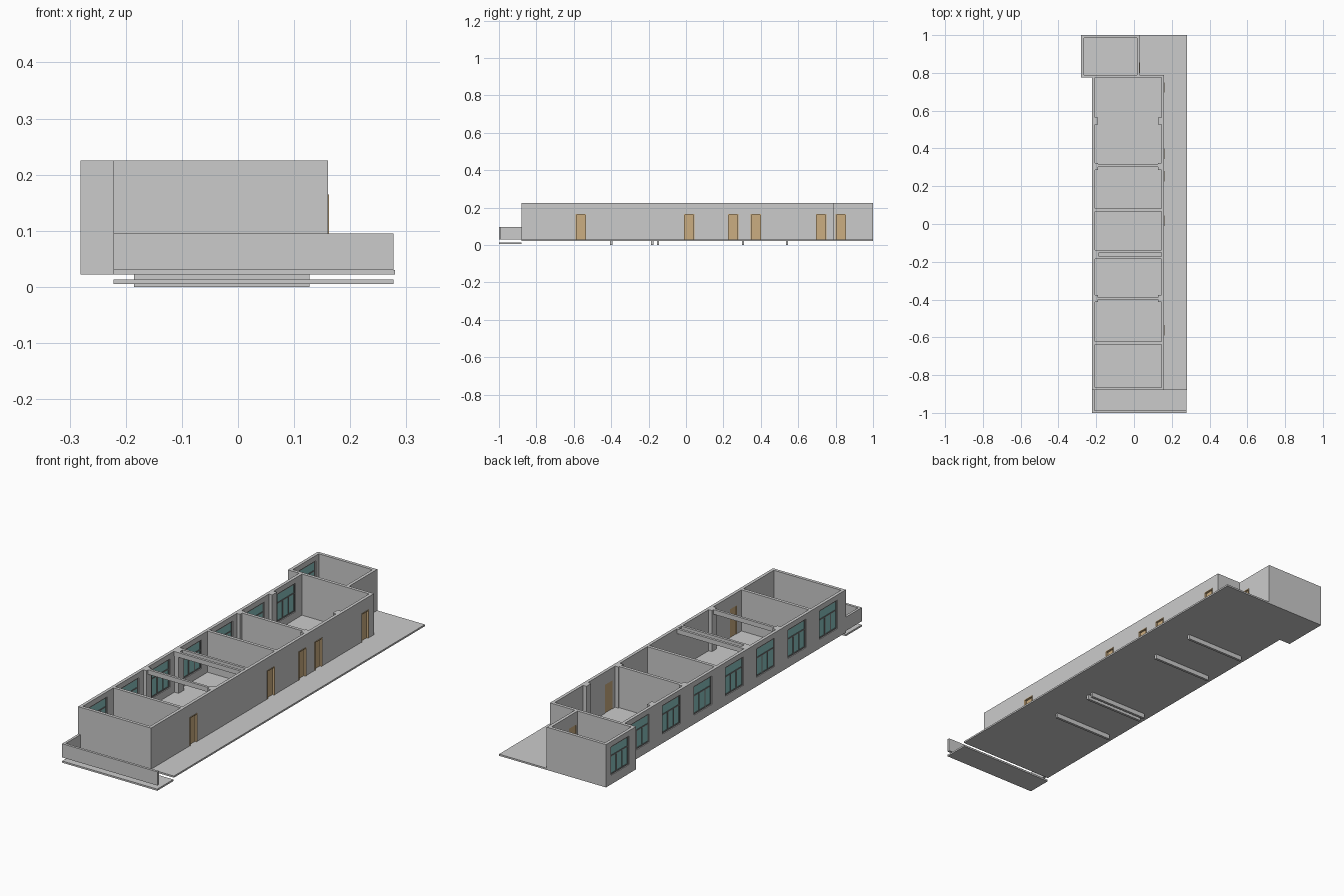
import bpy, bmesh

if "Cube" in bpy.data.objects:
    bpy.data.objects.remove(bpy.data.objects["Cube"])


def material(name, rgb):
    m = bpy.data.materials.new(name)
    m.diffuse_color = (*rgb, 1)
    m.use_nodes = True
    m.node_tree.nodes["Principled BSDF"].inputs["Base Color"].default_value = m.diffuse_color
    return m


WOOD = material("wood", (0.6, 0.42, 0.22))
GLASS = material("glass", (0.25, 0.55, 0.53))
FRAME = material("frame", (0.2, 0.21, 0.21))


def finish(name, bm, mat=None):
    bmesh.ops.recalc_face_normals(bm, faces=bm.faces)
    me = bpy.data.meshes.new(name)
    bm.to_mesh(me)
    bm.free()
    ob = bpy.data.objects.new(name, me)
    bpy.context.collection.objects.link(ob)
    if mat:
        me.materials.append(mat)
    return ob


def box(name, x, y, z, mat=None):
    bm = bmesh.new()
    bmesh.ops.create_cube(bm, size=1)
    for v in bm.verts:
        v.co = [(a + b) / 2 + c * (b - a) for c, (a, b) in zip(v.co, (x, y, z))]
    return finish(name, bm, mat)


def panel(name, x, y, z, holes, mat=None):
    """Upright panel in the y-z plane, x thick, with rectangular holes (y0, y1, z0, z1)."""
    bm = bmesh.new()
    ys = sorted({*y, *(v for h in holes for v in h[:2])})
    zs = sorted({*z, *(v for h in holes for v in h[2:])})
    grid = {(a, b): bm.verts.new((x[0], a, b)) for a in ys for b in zs}
    for a, b in zip(ys, ys[1:]):
        for c, d in zip(zs, zs[1:]):
            my, mz = (a + b) / 2, (c + d) / 2
            if not any(h[0] < my < h[1] and h[2] < mz < h[3] for h in holes):
                bm.faces.new([grid[a, c], grid[b, c], grid[b, d], grid[a, d]])
    loose = [v for v in bm.verts if not v.link_faces]
    bmesh.ops.delete(bm, geom=loose, context='VERTS')
    ext = bmesh.ops.extrude_face_region(bm, geom=bm.faces[:])
    moved = [g for g in ext["geom"] if isinstance(g, bmesh.types.BMVert)]
    bmesh.ops.translate(bm, verts=moved, vec=(x[1] - x[0], 0, 0))
    return finish(name, bm, mat)


T = 0.015                       # wall thickness
FLOOR, TOP = 0.03, 0.225
H = (FLOOR, TOP)
SILL, TRANSOM, HEAD = 0.065, 0.15, 0.2
WIN_W, DOOR_TOP = 0.135, 0.165
BAY = 0.235


def window_hole(yc):
    return (yc - WIN_W / 2, yc + WIN_W / 2, SILL, HEAD)


def window(x, yc):
    y0, y1, z0, z1 = window_hole(yc)
    b = 0.006
    w = (y1 - y0 - 4 * b) / 3
    panes = [(y0 + b, y1 - b, TRANSOM + b, z1 - b)]
    panes += [(y0 + b + i * (w + b), y0 + (i + 1) * (w + b), z0 + b, TRANSOM) for i in range(3)]
    panel("window_frame", (x + 0.004, x + 0.011), (y0, y1), (z0, z1), panes, FRAME)
    box("window_glass", (x + 0.006, x + 0.009), (y0 + b, y1 - b), (z0 + b, z1 - b), GLASS)


def door_hole(y0):
    return (y0, y0 + 0.055, FLOOR, DOOR_TOP)


def door(x, y0):
    y1, f = y0 + 0.055, 0.004
    panel("door_frame", (x, x + T + 0.002), (y0, y1), (FLOOR, DOOR_TOP),
          [(y0 + f, y1 - f, FLOOR, DOOR_TOP - f)], WOOD)
    box("door_leaf", (x + 0.002, x + 0.007), (y0 + f, y1 - f), (FLOOR, DOOR_TOP - f), WOOD)


# Floor slabs
box("floor_slab", (-0.222, 0.28), (-0.88, 1.0), (0.022, FLOOR))
box("annex_floor", (-0.281, -0.222), (0.775, 1.0), (0.022, FLOOR))

# Long walls with windows on the left and doors on the right
win_ys = [-0.75 + BAY * i for i in range(7)]
panel("left_wall", (-0.222, -0.207), (-0.88, 0.775), H, [window_hole(y) for y in win_ys])
for y in win_ys:
    window(-0.222, y)
door_ys = [-0.59, -0.01, 0.225, 0.345, 0.695]
panel("right_wall", (0.145, 0.16), (-0.88, 0.79), H, [door_hole(y) for y in door_ys])
for y in door_ys:
    door(0.145, y)

# End walls and partitions
box("front_wall", (-0.207, 0.145), (-0.88, -0.865), H)
box("back_wall", (-0.281, 0.145), (0.775, 0.79), H)
for y in (-0.63, 0.075, 0.31):
    box("partition", (-0.207, 0.145), (y - T / 2, y + T / 2), H)

# Annex
panel("annex_left_wall", (-0.281, -0.266), (0.79, 1.0), H, [window_hole(0.895)])
window(-0.281, 0.895)
panel("annex_right_wall", (0.015, 0.03), (0.79, 1.0), H, [door_hole(0.80)])
door(0.015, 0.80)
box("annex_back_wall", (-0.266, 0.015), (0.985, 1.0), H)

# Roof beams over the open bays
for y in (-0.395, -0.144, -0.178):
    box("roof_beam", (-0.207, 0.145), (y - 0.006, y + 0.006), (0.203, TOP))

# Floor beams under the slab
for y in (-0.40, -0.18, -0.15, 0.305, 0.54):
    box("floor_beam", (-0.185, 0.127), (y - 0.006, y + 0.006), (0, 0.022))

# Columns against the long walls
for y, half in ((-0.395, 0.018), (0.305, 0.018), (0.545, 0.018)):
    box("left_column", (-0.207, -0.19), (y - half, y + half), H)
    box("right_column", (0.128, 0.145), (y - half, y + half), H)
box("middle_left_column", (-0.207, -0.185), (-0.18, -0.142), H)

# Front terrace: low parapet and lower slab
box("parapet_front", (-0.222, 0.277), (-1.0, -0.988), (FLOOR, 0.095))
box("parapet_left", (-0.222, -0.21), (-0.988, -0.88), (FLOOR, 0.095))
box("terrace_slab", (-0.222, 0.277), (-1.0, -0.88), (0.005, 0.013))
